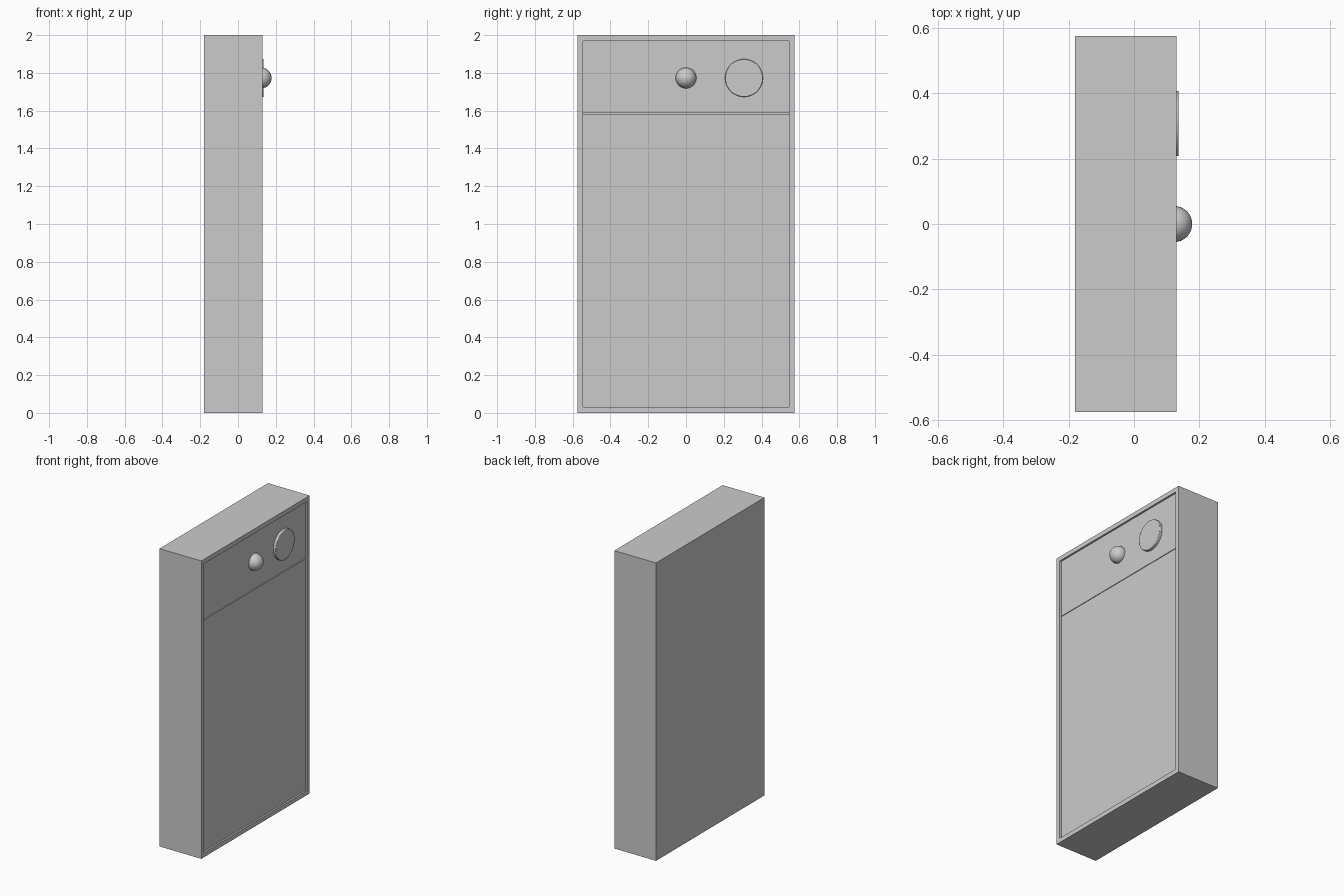
import bpy
import math

if "Cube" in bpy.data.objects:
    bpy.data.objects.remove(bpy.data.objects["Cube"])


def box(name, x, y, z):
    """Box from (min, max) ranges."""
    r = (x, y, z)
    bpy.ops.mesh.primitive_cube_add(size=1, location=[(a + b) / 2 for a, b in r])
    ob = bpy.context.object
    ob.name = name
    ob.scale = [b - a for a, b in r]
    bpy.ops.object.transform_apply(location=False, rotation=False, scale=True)
    return ob


FRONT, PANEL = 0.13, 0.118
HALF, RIM, SEAM = 0.575, 0.03, 1.585

# Cabinet shell with a shallow recess in its +x face
cabinet = box("cabinet", (-0.18, FRONT), (-HALF, HALF), (0, 2))
cutter = box("recess_cutter", (0.10, 0.3), (-HALF + RIM, HALF - RIM), (RIM, 2 - RIM))
cut = cabinet.modifiers.new("recess", 'BOOLEAN')
cut.object = cutter
cut.operation = 'DIFFERENCE'
cut.solver = 'EXACT'
bpy.context.view_layer.objects.active = cabinet
bpy.ops.object.modifier_apply(modifier=cut.name)
bpy.data.objects.remove(cutter)

# Lower door and upper control panel, separated by a thin seam
inner = (-HALF + RIM, HALF - RIM)
box("lower_door", (0.10, PANEL), inner, (RIM, SEAM - 0.002))
box("control_panel", (0.10, PANEL), inner, (SEAM + 0.002, 2 - RIM))

# Round knob
bpy.ops.mesh.primitive_uv_sphere_add(segments=32, ring_count=16, radius=0.055,
                                     location=(0.123, 0, 1.773),
                                     rotation=(0, math.pi / 2, 0))
bpy.context.object.name = "knob"
bpy.ops.object.shade_smooth()

# Flat dial with a softened rim
bpy.ops.mesh.primitive_cylinder_add(vertices=48, radius=0.1, depth=0.025,
                                    location=(0.1235, 0.307, 1.773),
                                    rotation=(0, math.pi / 2, 0))
dial = bpy.context.object
dial.name = "dial"
bev = dial.modifiers.new("rim", 'BEVEL')
bev.width = 0.003
bev.segments = 2
bpy.ops.object.shade_smooth_by_angle()
